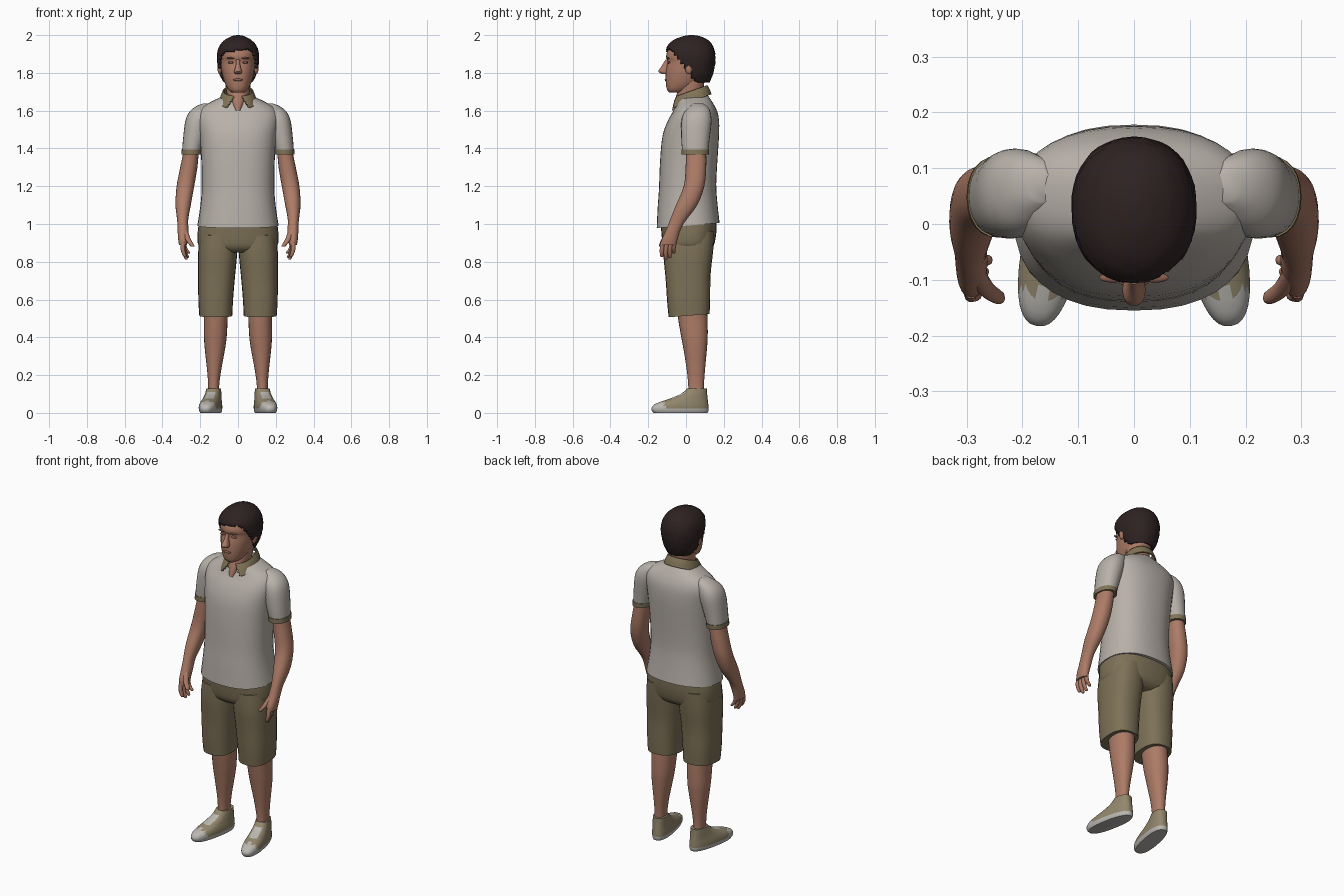
import bpy, bmesh, math, random
from mathutils import Matrix, Vector

random.seed(4)
old = bpy.data.objects.get("Cube")
if old:
    bpy.data.objects.remove(old, do_unlink=True)


def material(name, *rgb):
    m = bpy.data.materials.new(name)
    m.use_nodes = True
    m.diffuse_color = (*rgb, 1)
    bsdf = m.node_tree.nodes["Principled BSDF"]
    bsdf.inputs["Base Color"].default_value = (*rgb, 1)
    bsdf.inputs["Roughness"].default_value = 0.8
    return m


SKIN = material("skin", .42, .20, .135)
LIP = material("dark skin", .28, .12, .085)
HAIR = material("dark brown hair", .028, .016, .016)
SHIRT = material("pale grey shirt", .48, .44, .40)
TRIM = material("olive trim", .22, .175, .095)
SHORTS = material("khaki shorts", .205, .165, .095)
SHOE = material("tan shoe", .29, .24, .15)
SOLE = material("light sole", .50, .48, .45)


def finish(name, bm, mats, mirror=False, rule=None, thick=0):
    """Turn a bmesh into a smooth object, coloured by a face rule."""
    bmesh.ops.recalc_face_normals(bm, faces=bm.faces)
    if rule:
        for f in bm.faces:
            f.material_index = rule(f.calc_center_median())
    me = bpy.data.meshes.new(name)
    bm.to_mesh(me)
    bm.free()
    ob = bpy.data.objects.new(name, me)
    bpy.context.collection.objects.link(ob)
    for m in mats:
        me.materials.append(m)
    if thick:
        mod = ob.modifiers.new("thickness", 'SOLIDIFY')
        mod.thickness, mod.offset = thick, -1
    if mirror:
        ob.modifiers.new("mirror", 'MIRROR')
    bpy.ops.object.select_all(action='DESELECT')
    ob.select_set(True)
    bpy.context.view_layer.objects.active = ob
    bpy.ops.object.shade_smooth_by_angle(angle=math.radians(50))
    return ob


def spline(rows, steps):
    """Smoothly interpolate rows of numbers."""
    out = []
    for i in range(len(rows) - 1):
        a, b, c, d = (rows[min(max(i + k, 0), len(rows) - 1)] for k in (-1, 0, 1, 2))
        for s in range(steps):
            t = s / steps
            out.append([q + t * ((r - p) + t * ((2 * p - 5 * q + 4 * r - u)
                        + t * (3 * (q - r) + u - p))) / 2
                        for p, q, r, u in zip(a, b, c, d)])
    return out + [list(rows[-1])]


def loft(name, rows, *mats, n=24, steps=3, e=2.2, tilt=0, caps=True,
         keep=None, rough=0, **kw):
    """Skin rings (z, x0, x1, y0, y1), or (z, half width, y0, y1)."""
    rows = [(r[0], -r[1], *r[1:]) if len(r) == 4 else r for r in rows]
    bm, rings = bmesh.new(), []
    for z, x0, x1, y0, y1 in spline(rows, steps):
        ring = []
        for k in range(n):
            a = math.tau * k / n
            c, s = math.cos(a), math.sin(a)
            j = 1 + random.uniform(-rough, rough)
            dx = math.copysign(abs(c) ** (2 / e), c) * (x1 - x0) / 2 * j
            dy = math.copysign(abs(s) ** (2 / e), s) * (y1 - y0) / 2 * j
            ring.append(bm.verts.new(((x0 + x1) / 2 + dx, (y0 + y1) / 2 + dy, z + tilt * dy)))
        rings.append(ring)
    for a, b in zip(rings, rings[1:]):
        for k in range(n):
            bm.faces.new((a[k], a[k - 1], b[k - 1], b[k]))
    if caps:
        bm.faces.new(rings[0])
        bm.faces.new(rings[-1])
    if keep:
        drop = [f for f in bm.faces if not keep(f.calc_center_median())]
        bmesh.ops.delete(bm, geom=drop, context='FACES')
    return finish(name, bm, mats, **kw)


def digit(name, a, b, r):
    """A slightly bent finger between two points."""
    a, b = Vector(a), Vector(b)
    mid = a.lerp(b, .55) + Vector((.006, -.003, 0))
    tip = a.lerp(b, .93)
    rows = [(p.z, p.x - q, p.x + q, p.y - q, p.y + q)
            for p, q in ((a, r), (mid, r), (tip, r * .8), (b, r * .25))]
    loft(name, rows, SKIN, n=10, mirror=True)


def bead(name, mat, at, size, mirror=False):
    bm = bmesh.new()
    bmesh.ops.create_uvsphere(bm, u_segments=14, v_segments=8, radius=1)
    bm.transform(Matrix.Translation(at) @ Matrix.Diagonal((*size, 1)))
    finish(name, bm, [mat], mirror=mirror)


# Head and neck
loft("head", [(1.695, .03, -.088, -.02), (1.71, .05, -.1, .02), (1.74, .067, -.106, .07),
              (1.78, .08, -.108, .11), (1.82, .088, -.105, .13), (1.86, .092, -.098, .14),
              (1.885, .093, -.105, .14), (1.92, .09, -.096, .135), (1.96, .065, -.06, .11),
              (1.985, .02, 0, .06)], SKIN, n=32)
loft("neck", [(1.6, .02, -.075, .05), (1.65, .045, -.062, .08), (1.7, .062, -.045, .09),
              (1.77, .067, -.03, .1)], SKIN)
loft("nose", [(1.793, .014, -.125, -.09), (1.808, .021, -.147, -.09), (1.835, .013, -.13, -.09),
              (1.872, .009, -.108, -.09)], SKIN, n=14)
bead("ears", SKIN, (.097, .015, 1.825), (.012, .02, .032), True)
bead("eyes", LIP, (.037, -.091, 1.855), (.017, .008, .006), True)
bead("brows", LIP, (.038, -.096, 1.878), (.024, .009, .005), True)
bead("mouth", LIP, (0, -.104, 1.763), (.027, .009, .007))

# Hair shell, cut back along the hairline
loft("hair", [(1.75, .078, -.07, .125), (1.8, .1, -.09, .145), (1.87, .112, -.1, .156),
              (1.93, .104, -.104, .148), (1.97, .076, -.072, .122), (1.993, .036, -.02, .078),
              (2, .008, .02, .04)], HAIR, n=44, steps=6, rough=.012, thick=.014,
     keep=lambda c: c.z > 1.918 + .15 * c.x or c.y > -.075 + (1.915 - c.z) * .8)

# Polo shirt
loft("shirt_body", [(.992, .215, -.155, .178), (1.1, .199, -.15, .166), (1.2, .192, -.143, .16),
                    (1.35, .195, -.137, .168), (1.48, .205, -.124, .176),
                    (1.56, .215, -.095, .172), (1.61, .2, -.065, .155),
                    (1.645, .145, -.05, .135), (1.675, .08, -.045, .115)],
     SHIRT, n=36, e=2.35, tilt=.08)
loft("sleeves", [(1.385, .193, .296, -.02, .118), (1.45, .175, .291, -.025, .125),
                 (1.54, .15, .28, -.025, .135), (1.59, .14, .26, -.01, .13),
                 (1.622, .13, .224, .02, .115), (1.638, .14, .185, .04, .09)],
     SHIRT, mirror=True)
loft("sleeve_cuffs", [(1.368, .192, .3, -.024, .121), (1.395, .19, .298, -.024, .122)],
     TRIM, steps=1, mirror=True)
loft("collar", [(1.648, .1, -.088, .135), (1.68, .09, -.07, .125), (1.706, .079, -.052, .113)],
     TRIM, n=56, steps=5, tilt=.35, caps=False, thick=.007,
     keep=lambda c: c.y > .02 or abs(c.x) > .018 + (1.675 - c.z) * .8)

# Arms and hands
loft("arms", [(1.55, .19, .265, 0, .11), (1.4, .206, .286, 0, .107), (1.3, .215, .306, -.002, .107),
              (1.2, .232, .325, -.012, .097), (1.1, .25, .331, -.053, .06),
              (1.02, .264, .322, -.085, 0), (.97, .262, .32, -.105, -.028),
              (.92, .266, .317, -.128, -.044), (.888, .27, .312, -.134, -.052)],
     SKIN, mirror=True)
for i, (finger, tip) in enumerate((("index", .825), ("middle", .812), ("ring", .82), ("little", .843))):
    y = -.122 + i * .021
    digit(finger + "_fingers", (.292, y, .91), (.281 - i * .007, y - .006, tip), .0115)
digit("thumbs", (.283, -.085, .97), (.24, -.135, .88), .015)

# Shorts
loft("shorts_seat", [(.85, .15, -.09, .11), (.88, .207, -.12, .145), (.95, .214, -.13, .16),
                     (1.02, .205, -.135, .162)], SHORTS, n=32, e=2.5)
loft("shorts_legs", [(.515, .03, .205, -.092, .125), (.6, .026, .21, -.1, .128),
                     (.72, .016, .211, -.108, .13), (.85, .004, .211, -.12, .144),
                     (.95, .002, .2, -.12, .15)], SHORTS, e=2.5, tilt=.08, mirror=True)

# Legs
loft("lower_legs", [(.58, .055, .185, -.05, .11), (.5, .055, .18, -.042, .114),
                    (.4, .06, .18, -.025, .115), (.33, .07, .175, -.012, .11),
                    (.22, .09, .163, .005, .1), (.14, .1, .158, .012, .095),
                    (.08, .1, .16, .01, .1)], SKIN, mirror=True)


# Shoes, turned outward, with pale sole, toe cap and tongue
def shoe_colour(c):
    tongue = abs(c.x) < .025 and -.15 < c.y < -.075 and c.z > .065
    return int(c.z < .022 or c.y < -.185 or tongue)


shoes = loft("shoes", [(0, .046, -.235, .055), (.012, .051, -.245, .06), (.03, .053, -.245, .06),
                       (.05, .051, -.222, .058), (.075, .045, -.15, .055),
                       (.1, .041, -.088, .052), (.13, .037, -.054, .05)],
             SHOE, SOLE, n=36, e=2.4, rule=shoe_colour, mirror=True)
shoes.data.transform(Matrix.Translation((.128, .06, 0)) @ Matrix.Rotation(.19, 4, 'Z'))
